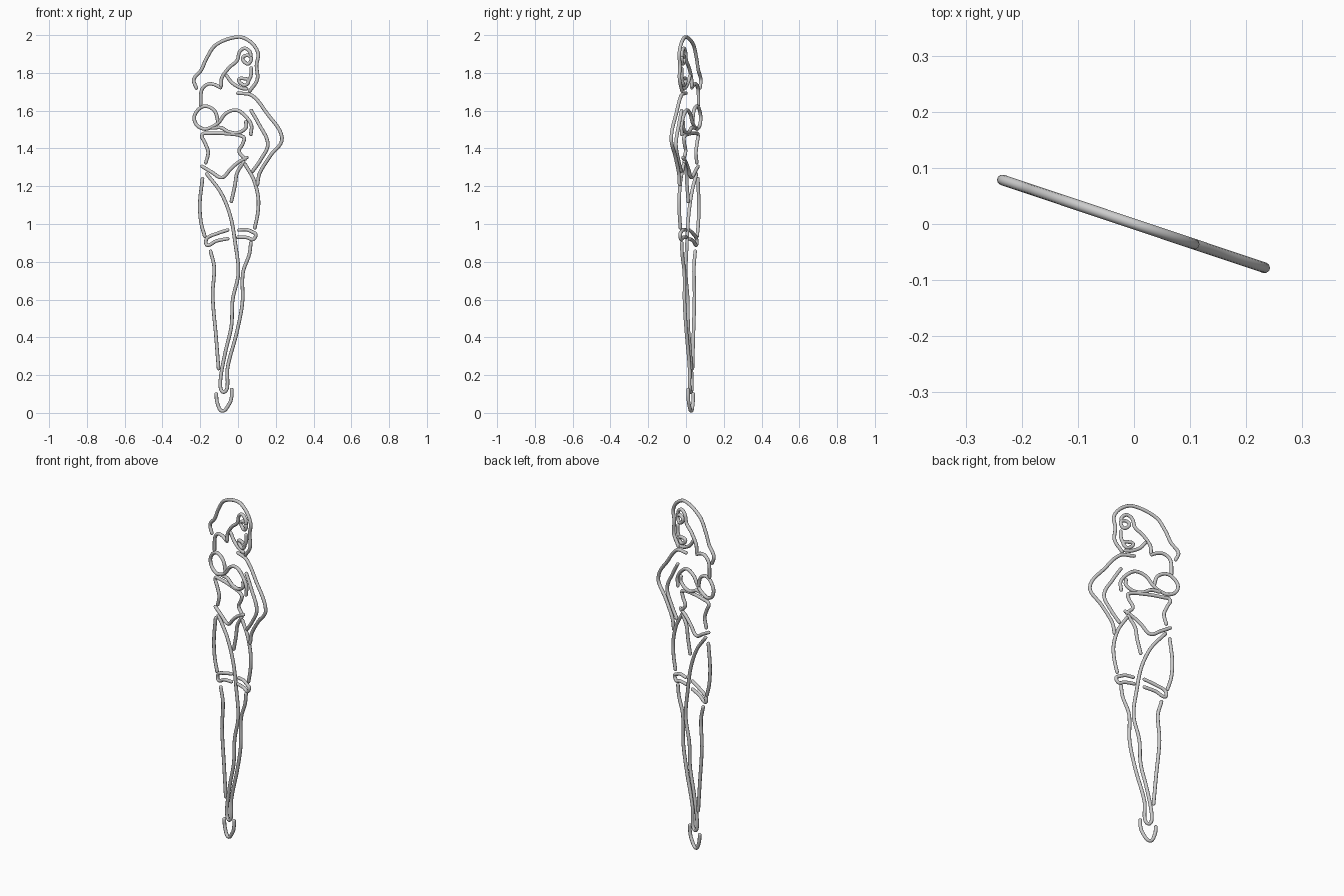
import bpy, math
from mathutils import Vector

R = 0.0095        # wire radius
SLOPE = -0.335    # drawing plane is turned about z: y = SLOPE * x


def smooth_path(pts, closed, steps=7):
    # Hermite interpolation with unit tangents scaled to each segment
    n = len(pts)
    def tangent(i):
        a = pts[(i - 1) % n] if closed else pts[max(i - 1, 0)]
        b = pts[(i + 1) % n] if closed else pts[min(i + 1, n - 1)]
        return (b - a).normalized()
    out = []
    for i in range(n if closed else n - 1):
        p, q = pts[i], pts[(i + 1) % n]
        d = (q - p).length
        m0, m1 = tangent(i) * d, tangent((i + 1) % n) * d
        for k in range(steps):
            t = k / steps
            out.append(p * (2*t**3 - 3*t**2 + 1) + m0 * (t**3 - 2*t**2 + t)
                       + q * (3*t**2 - 2*t**3) + m1 * (t**3 - t**2))
    if not closed:
        out.append(pts[-1])
    return out


def stroke(name, *xz, closed=False):
    # xz: (x, z) in hundredths of a unit as seen from the front
    pts = [Vector((x / 100, SLOPE * x / 100, z / 100)) for x, z in xz]
    path = [(p, 1.0) for p in smooth_path(pts, closed)]
    if not closed:  # rounded tips
        def tip(end, inner):
            d = (end - inner).normalized() * R
            return [(end + d * math.sin(a), max(math.cos(a), 0.02))
                    for a in (0.5, 0.95, 1.3, 1.55)]
        head = tip(path[0][0], path[1][0])
        tail = tip(path[-1][0], path[-2][0])
        path = head[::-1] + path + tail
    cu = bpy.data.curves.new(name, 'CURVE')
    cu.dimensions = '3D'
    cu.bevel_depth = R
    cu.bevel_resolution = 3
    cu.use_fill_caps = True
    sp = cu.splines.new('POLY')
    sp.points.add(len(path) - 1)
    for pt, (co, r) in zip(sp.points, path):
        pt.co = (*co, 1)
        pt.radius = r
    sp.use_cyclic_u = closed
    sp.use_smooth = True
    ob = bpy.data.objects.new(name, cu)
    bpy.context.collection.objects.link(ob)
    return ob


# Head
stroke("hair_outline", (-22, 172), (-23.4, 176.5), (-19.5, 181.5), (-16.5, 188),
       (-11.5, 195), (0, 199), (6.5, 196.5), (10.6, 190.5), (9.8, 184),
       (10.2, 176.5), (6.3, 170.5))
stroke("shoulder_and_fringe", (-19.8, 163), (-19.2, 171), (-16, 174), (-12.5, 173.8),
       (-9.3, 172.2))
stroke("fringe", (-9, 173), (-8.5, 177.5), (-4.5, 183), (-0.5, 186.5), (0.8, 191), (3.5, 193),
       (6.2, 191.3), (6.8, 189.2))
stroke("eye", (2.5, 188), (5, 189.3), (7, 187.8), (5.5, 184.8), (3.2, 186), closed=True)
stroke("jaw", (-6, 178.5), (-3.2, 174.8), (1.5, 172), (4.5, 171.5))
stroke("cheek", (7, 182.5), (6.8, 178.5), (5.5, 175.5))
stroke("lips", (0.5, 176.5), (3, 177), (5.5, 176), (4.2, 173.6), (1.8, 174.2), closed=True)

# Arm
stroke("outer_arm", (0, 169.3), (7.5, 168), (15, 159), (23.3, 145.5), (17, 136),
       (11.5, 127), (10.3, 121))
stroke("inner_arm", (7, 160), (11, 153), (15.8, 142.5), (12, 134), (7.8, 128))

# Bust
stroke("bust", (-10.5, 154), (-12.5, 160), (-18, 162.3), (-22.8, 158), (-22.3, 153),
       (-18, 150.3), (-13.5, 151.5), (-10, 154), (-6.5, 158.5), (-1, 160.3), (3.5, 157.5),
       (7, 152.5), (6.8, 147.5))
stroke("bust_underside", (-13.5, 150.8), (-9, 151), (-5, 148.8), (0, 148.3), (4.2, 151), (4.2, 154))

# Torso
stroke("waist_left", (-17, 132.5), (-15.8, 138), (-17.5, 143), (-19, 147.2), (-15, 148),
       (-6, 147.8), (3, 146), (2.5, 142.5), (0.6, 138.5), (3.8, 134.5))
stroke("briefs_top", (-19, 130.5), (-14, 127.5), (-8.5, 124.6), (-4, 129), (0, 132.5), (4.6, 135.2))
stroke("briefs_side", (3, 132.8), (-0.5, 127), (-1.6, 120.5), (-3.5, 112))

# Hips and legs
stroke("left_hip", (-18.8, 124), (-20.2, 111), (-19.6, 101), (-17.6, 93.5))
stroke("right_hip", (3.8, 131.5), (8.3, 123.5), (10.7, 114), (10.5, 106), (8.9, 98))
stroke("legs", (-16.5, 126.5), (-9, 116.5), (-4, 104), (-1.5, 90), (0.2, 74), (-2.8, 60),
       (-3.5, 46), (-6.5, 33), (-9, 20), (-9.2, 13), (-7.5, 11), (-5.7, 13.5), (-5.5, 24),
       (-0.8, 42), (2.3, 58), (2.6, 74), (6, 84), (6.8, 90))
stroke("left_shin", (-14.5, 85.5), (-12.6, 77), (-13.4, 62), (-11.6, 40), (-10.3, 23.5))

# Stocking bands
stroke("left_band", (-5.5, 96.8), (-11.5, 94.8), (-16.5, 92.3), (-16.3, 88.8), (-11.5, 91), (-5.5, 92.2))
stroke("right_band", (0.5, 96.8), (4.5, 97), (7.5, 95.8), (9.4, 94.5), (8, 91.8), (5, 92.8), (0, 93))

# Shoe
stroke("shoe", (-11.5, 10), (-11, 5.5), (-8.3, 1), (-4.5, 5), (-3.4, 8.5), (-3.3, 12.3))
